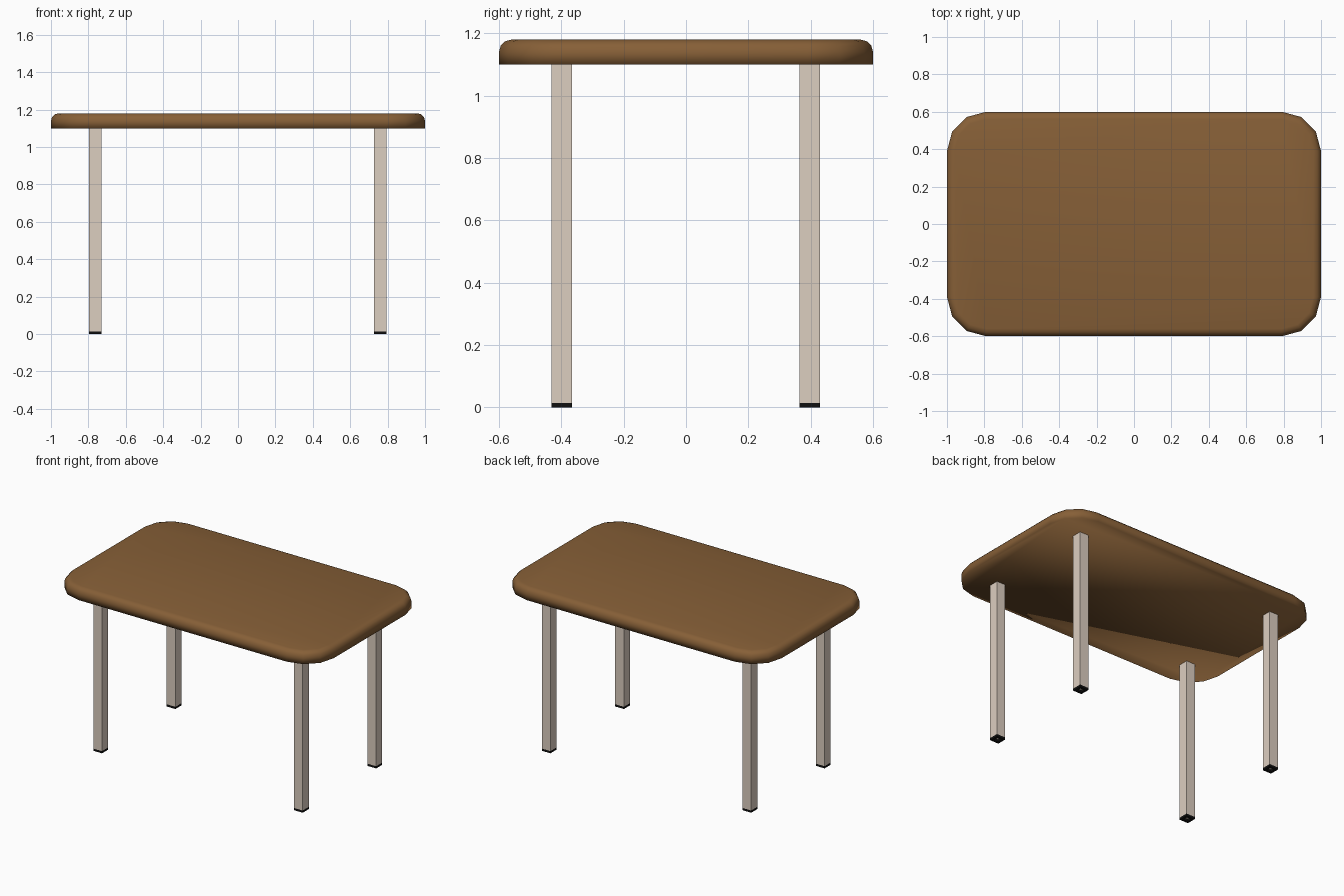
import bpy, bmesh
from math import sin, cos, pi

if "Cube" in bpy.data.objects:
    bpy.data.objects.remove(bpy.data.objects["Cube"])


def material(name, rgb):
    m = bpy.data.materials.new(name)
    m.diffuse_color = (*rgb, 1)
    m.use_nodes = True
    m.node_tree.nodes["Principled BSDF"].inputs["Base Color"].default_value = m.diffuse_color
    return m


wood = material("wood", (0.24, 0.115, 0.038))
pale = material("pale_leg", (0.72, 0.62, 0.53))
black = material("black_rubber", (0.005, 0.005, 0.005))


def make_object(name, bm, mat):
    bmesh.ops.recalc_face_normals(bm, faces=bm.faces)
    mesh = bpy.data.meshes.new(name)
    bm.to_mesh(mesh)
    bm.free()
    mesh.materials.append(mat)
    ob = bpy.data.objects.new(name, mesh)
    bpy.context.collection.objects.link(ob)
    return ob


def corner_outline(inset):
    # rounded rectangle, three segments per corner
    r = 0.21
    pts = []
    for q, (sx, sy) in enumerate([(1, 1), (-1, 1), (-1, -1), (1, -1)]):
        for i in range(4):
            a = q * pi / 2 + i * pi / 6
            pts.append((sx * (1 - r) + (r - inset) * cos(a),
                        sy * (0.6 - r) + (r - inset) * sin(a)))
    return pts


def bridge(bm, a, b):
    n = len(a)
    for i in range(n):
        bm.faces.new((a[i], a[(i + 1) % n], b[(i + 1) % n], b[i]))


# table top: straight lower side, rounded upper rim
bm = bmesh.new()
levels = [(0, 1.10)]
for i in range(4):
    a = i * pi / 6
    levels.append((0.04 * (1 - cos(a)), 1.14 + 0.04 * sin(a)))
rings = [[bm.verts.new((x, y, z)) for x, y in corner_outline(d)] for d, z in levels]
for lo, hi in zip(rings, rings[1:]):
    bridge(bm, lo, hi)
bm.faces.new(rings[0])
bm.faces.new(rings[-1])
top = make_object("table_top", bm, wood)
top.data.polygons.foreach_set("use_smooth", [True] * len(top.data.polygons))

HALF = 0.033


def square(bm, x, y, h, z):
    return [bm.verts.new((x + i * h, y + j * h, z))
            for i, j in ((-1, -1), (1, -1), (1, 1), (-1, 1))]


# four square legs, each with a ring-shaped foot cap
for side, sx in (("left", -1), ("right", 1)):
    for end, sy in (("front", -1), ("back", 1)):
        x, y = sx * 0.762 - 0.001, sy * 0.398 - 0.001
        bm = bmesh.new()
        lo, hi = square(bm, x, y, HALF, 0.015), square(bm, x, y, HALF, 1.10)
        bridge(bm, lo, hi)
        bm.faces.new(lo)
        bm.faces.new(hi)
        make_object(f"{end}_{side}_leg", bm, pale)

        bm = bmesh.new()
        loops = [square(bm, x, y, h, z) for h, z in
                 ((HALF, 0), (HALF, 0.015), (HALF * 0.5, 0.015), (HALF * 0.5, 0))]
        for i in range(4):
            bridge(bm, loops[i], loops[(i + 1) % 4])
        make_object(f"{end}_{side}_foot", bm, black)
